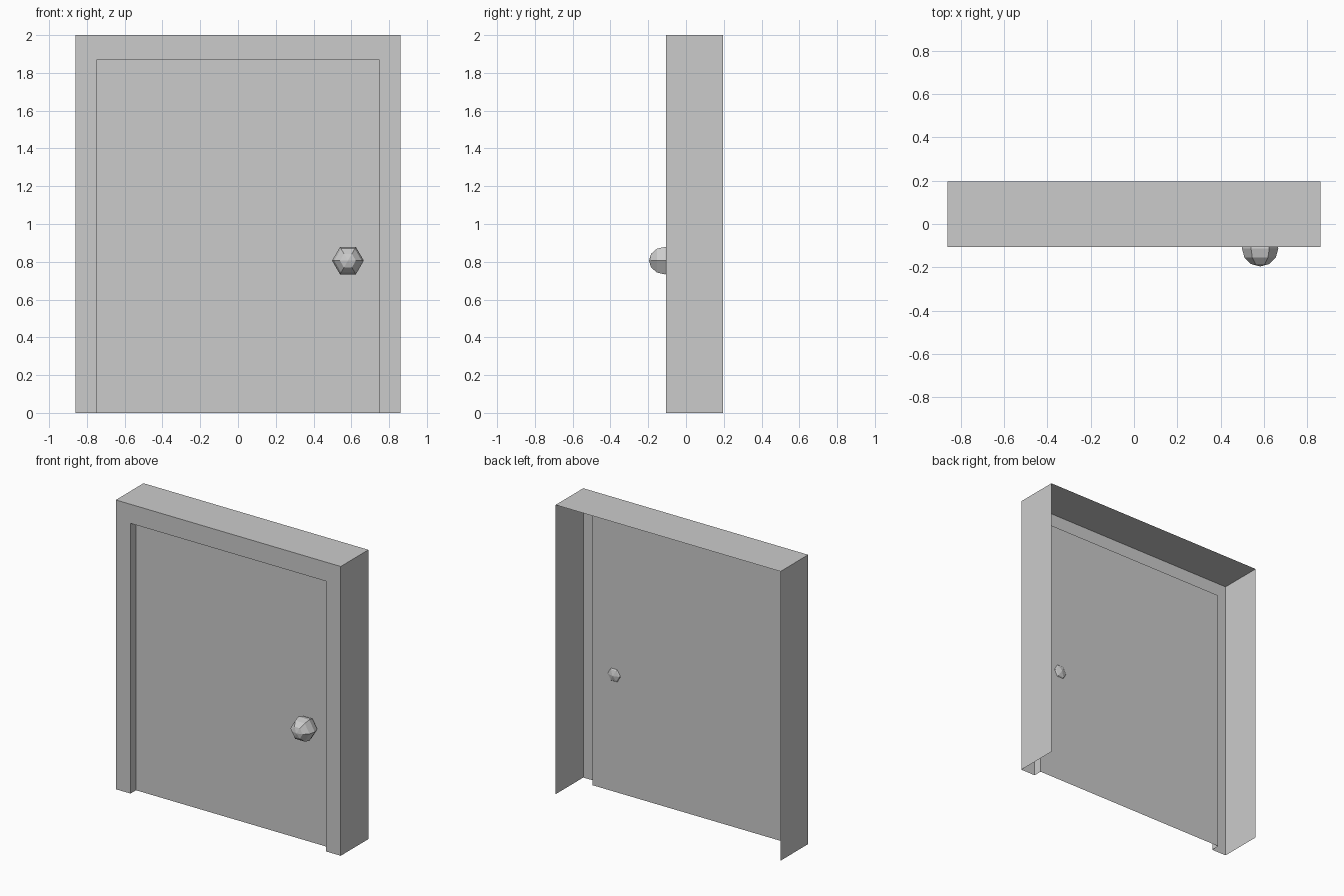
import bpy, bmesh, math

if "Cube" in bpy.data.objects:
    bpy.data.objects.remove(bpy.data.objects["Cube"])

HALF_W, TOP = 0.86, 2.0           # outer casing
OPEN_W, OPEN_TOP = 0.748, 1.868   # door opening
FRONT, BACK, RECESS = -0.106, 0.196, 0.06


def make_object(name, bm):
    mesh = bpy.data.meshes.new(name)
    bm.to_mesh(mesh)
    bm.free()
    obj = bpy.data.objects.new(name, mesh)
    bpy.context.collection.objects.link(obj)
    return obj


def arch(w, h, y):
    """Three-sided path: up the left, across the top, down the right."""
    return [(-w, y, 0), (-w, y, h), (w, y, h), (w, y, 0)]


def strip(name, path_a, path_b):
    """Single sheet of quads between two matching paths."""
    bm = bmesh.new()
    a = [bm.verts.new(p) for p in path_a]
    b = [bm.verts.new(p) for p in path_b]
    for i in range(len(a) - 1):
        bm.faces.new((a[i], b[i], b[i + 1], a[i + 1]))
    return make_object(name, bm)


# Casing sides and top, open at the back and bottom
strip("casing", arch(HALF_W, TOP, BACK), arch(HALF_W, TOP, FRONT))

# Flat trim around the opening
strip("front_trim", arch(HALF_W, TOP, FRONT), arch(OPEN_W, OPEN_TOP, FRONT))

# Narrow reveal stepping back to the door
strip("reveal", arch(OPEN_W, OPEN_TOP, FRONT),
      arch(OPEN_W, OPEN_TOP, FRONT + RECESS))

# Recessed door panel
bm = bmesh.new()
corners = arch(OPEN_W, OPEN_TOP, FRONT + RECESS)
bm.faces.new([bm.verts.new(p) for p in reversed(corners)])
make_object("door_panel", bm)

# Six-sided knob, lathed about the y axis
R = 0.084
bm = bmesh.new()
pts = []
for i in range(7):
    t = math.pi * i / 6
    pts.append(bm.verts.new((R * math.sin(t), -R * math.cos(t), 0)))
edges = [bm.edges.new((p, q)) for p, q in zip(pts, pts[1:])]
bmesh.ops.spin(bm, geom=pts + edges, cent=(0, 0, 0), axis=(0, 1, 0),
               angle=math.tau, steps=6, use_duplicate=False)
bmesh.ops.remove_doubles(bm, verts=bm.verts[:], dist=1e-4)
bmesh.ops.recalc_face_normals(bm, faces=bm.faces[:])
knob = make_object("knob", bm)
knob.location = (0.582, -0.112, 0.806)
